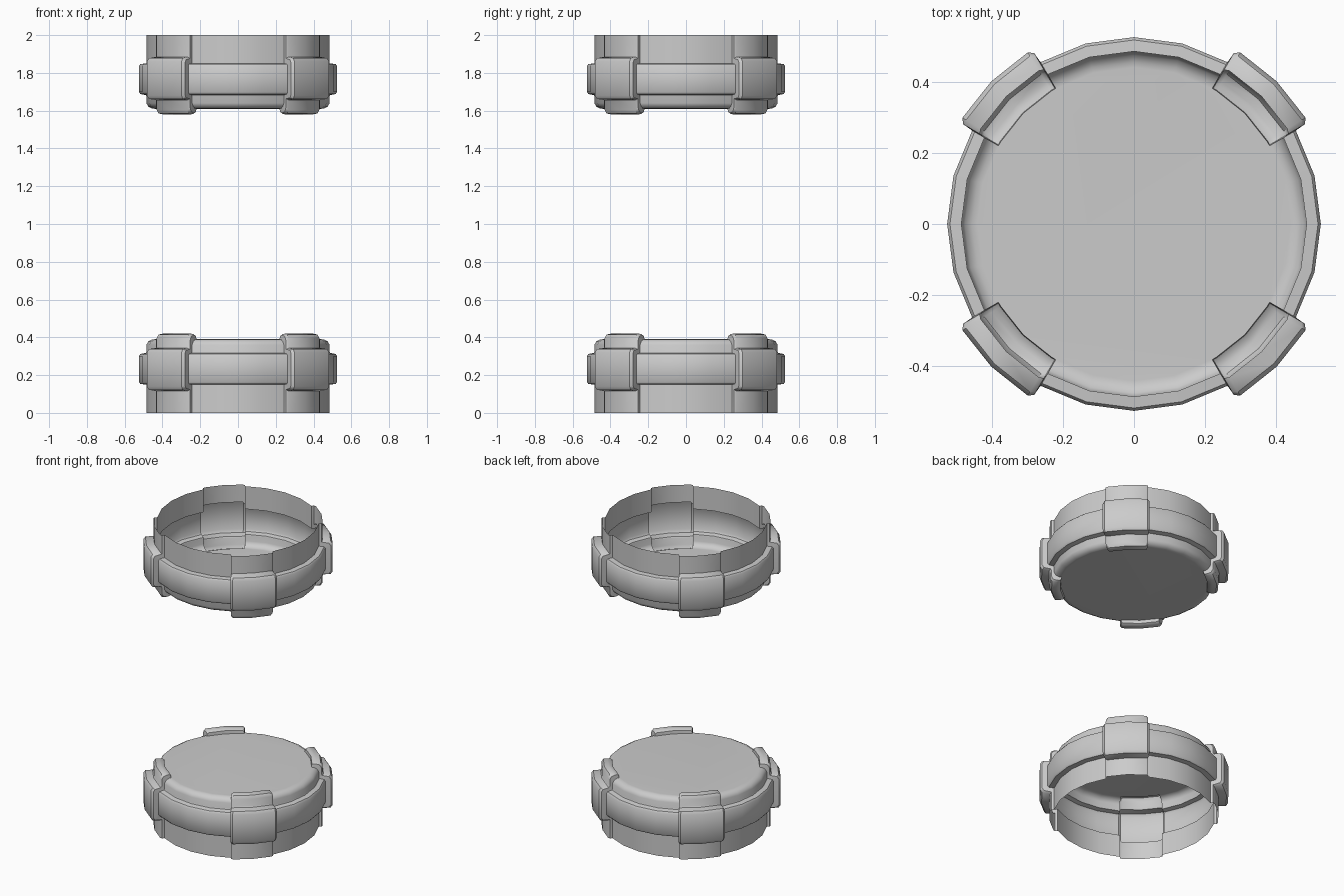
import bpy, bmesh, math

if "Cube" in bpy.data.objects:
    bpy.data.objects.remove(bpy.data.objects["Cube"])

# cross-sections (radius, height): plain wall with ring, and the raised lug
WALL = [(.485, 0), (.485, .15), (.517, .153), (.525, .163), (.525, .300), (.517, .312), (.488, .318),
        (.485, .325), (.485, .360), (.475, .378), (.455, .389), (.44, .39), (.44, .39), (.44, .39)]
LUG = [(.507, 0), (.507, .115), (.555, .122), (.567, .14), (.567, .320), (.555, .338), (.512, .343),
       (.507, .35), (.507, .395), (.495, .415), (.47, .419), (.455, .418), (.442, .410), (.44, .39)]

# columns of one quarter turn: (angle, 0 = wall .. 1 = lug)
QUARTER = [(0, 0), (15, 0), (30, 0), (30.3, .75), (31.8, 1), (45, 1),
           (58.2, 1), (59.7, .75), (60, 0), (75, 0)]


def make_cap(name, flipped):
    bm = bmesh.new()
    cols = [(a + 90 * q, t) for q in range(4) for a, t in QUARTER]
    rows = []
    for (rw, zw), (rl, zl) in zip(WALL, LUG):
        row = []
        for a, t in cols:
            r, z = rw + (rl - rw) * t, zw + (zl - zw) * t
            ang = math.radians(a)
            row.append(bm.verts.new((r * math.cos(ang), r * math.sin(ang), 2 - z if flipped else z)))
        rows.append(row)
    n = len(cols)
    for lo, hi in zip(rows, rows[1:]):
        for i in range(n):
            j = (i + 1) % n
            bm.faces.new((lo[i], lo[j], hi[j], hi[i]))
    # closing disc; the other end stays open
    bm.faces.new(rows[-1])
    bmesh.ops.remove_doubles(bm, verts=bm.verts[:], dist=.0008)
    if flipped:
        bmesh.ops.reverse_faces(bm, faces=bm.faces[:])
    me = bpy.data.meshes.new(name)
    bm.to_mesh(me)
    bm.free()
    ob = bpy.data.objects.new(name, me)
    bpy.context.collection.objects.link(ob)
    bpy.ops.object.select_all(action='DESELECT')
    ob.select_set(True)
    bpy.context.view_layer.objects.active = ob
    bpy.ops.object.shade_smooth_by_angle(angle=math.radians(40))


make_cap("lower_cap", False)
make_cap("upper_cap", True)
